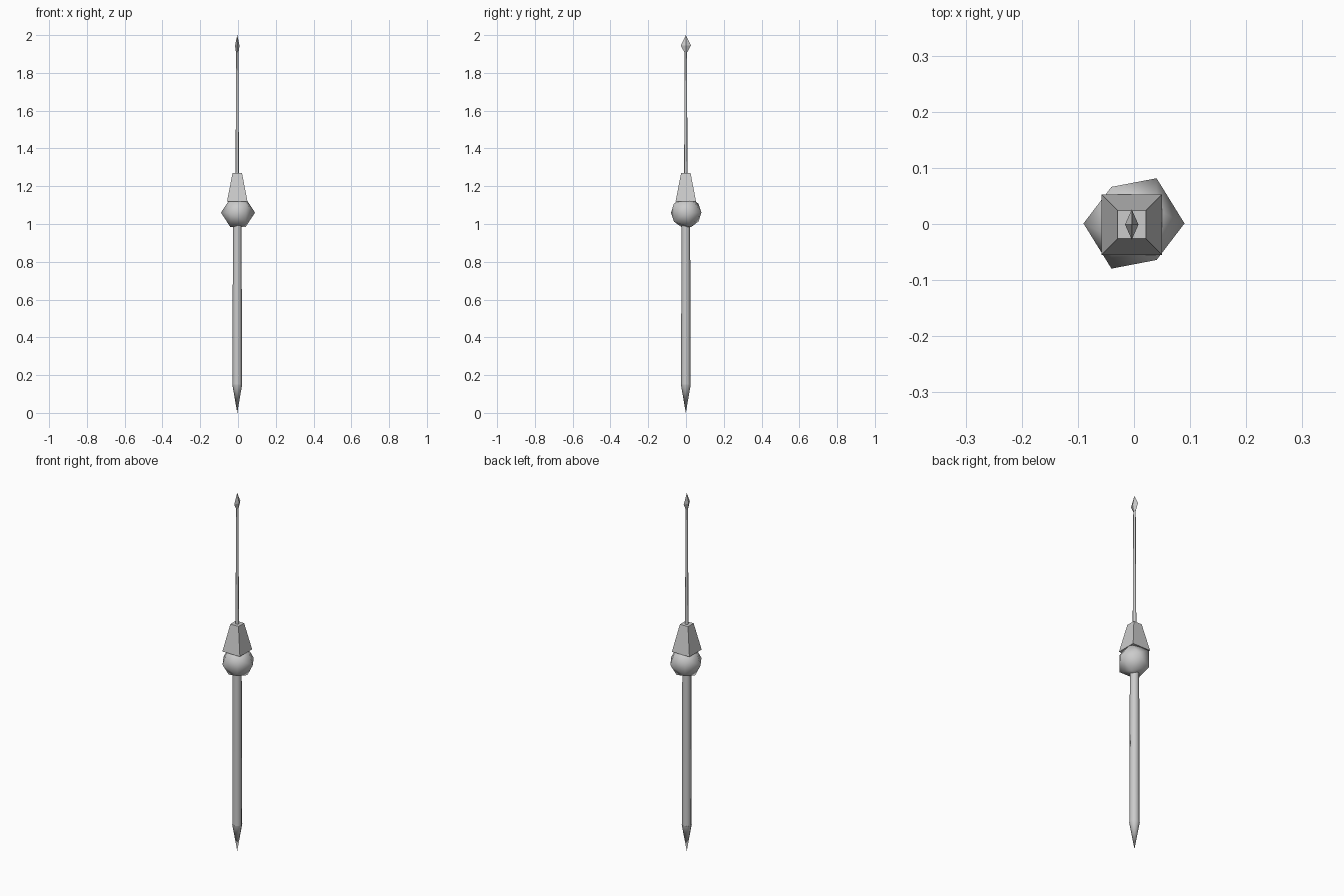
import bpy, bmesh, math
from mathutils import Matrix

if "Cube" in bpy.data.objects:
    bpy.data.objects.remove(bpy.data.objects["Cube"])

CX, CY = -0.004, -0.001  # common axis of the pole


def loft(name, sections, sides, turn=0.0, smooth=False):
    """Stack of (z, radius_x, radius_y) rings; zero radius makes a point."""
    bm = bmesh.new()
    rings = []
    for z, rx, ry in sections:
        if rx == 0:
            rings.append([bm.verts.new((CX, CY, z))] * sides)
            continue
        angles = [turn + math.tau * i / sides for i in range(sides)]
        rings.append([bm.verts.new((CX + rx * math.cos(a), CY + ry * math.sin(a), z)) for a in angles])
    for low, high in zip(rings, rings[1:]):
        for i in range(sides):
            j = (i + 1) % sides
            quad = [low[i], low[j], high[j], high[i]]
            bm.faces.new(list(dict.fromkeys(quad)))
    if sections[0][1]:
        bm.faces.new(rings[0][::-1])
    if sections[-1][1]:
        bm.faces.new(rings[-1])
    return finish(name, bm, smooth)


def finish(name, bm, smooth):
    bmesh.ops.recalc_face_normals(bm, faces=bm.faces)
    for f in bm.faces:
        f.smooth = smooth and len(f.verts) < 5
    mesh = bpy.data.meshes.new(name)
    bm.to_mesh(mesh)
    bm.free()
    obj = bpy.data.objects.new(name, mesh)
    bpy.context.collection.objects.link(obj)
    return obj


# Wooden shaft and pointed butt spike
loft("wooden_shaft", [(0.15, 0.025, 0.025), (1.03, 0.023, 0.023)], 8, smooth=True)
loft("butt_spike", [(0.0, 0, 0), (0.15, 0.026, 0.026)], 8, smooth=True)

# Ball weight: icosahedron with its poles along x
bm = bmesh.new()
bmesh.ops.create_icosphere(bm, subdivisions=1, radius=0.09)
swap = Matrix(((0, 0, 1, 0), (1, 0, 0, 0), (0, 1, 0, 0), (0, 0, 0, 1)))
bm.transform(Matrix.Translation((0, 0.001, 1.06)) @ swap)
finish("ball_weight", bm, True)

# Square tapered socket block
r2 = math.sqrt(2)
loft("socket_block", [(1.12, 0.054 * r2, 0.054 * r2), (1.27, 0.025 * r2, 0.025 * r2)], 4, math.pi / 4)

# Slim iron shank and flattened diamond point
loft("iron_shank", [(1.26, 0.009, 0.009), (1.92, 0.006, 0.006)], 8, smooth=True)
loft("spear_point", [(1.91, 0.007, 0.008), (1.945, 0.012, 0.027), (2.0, 0, 0)], 4)
